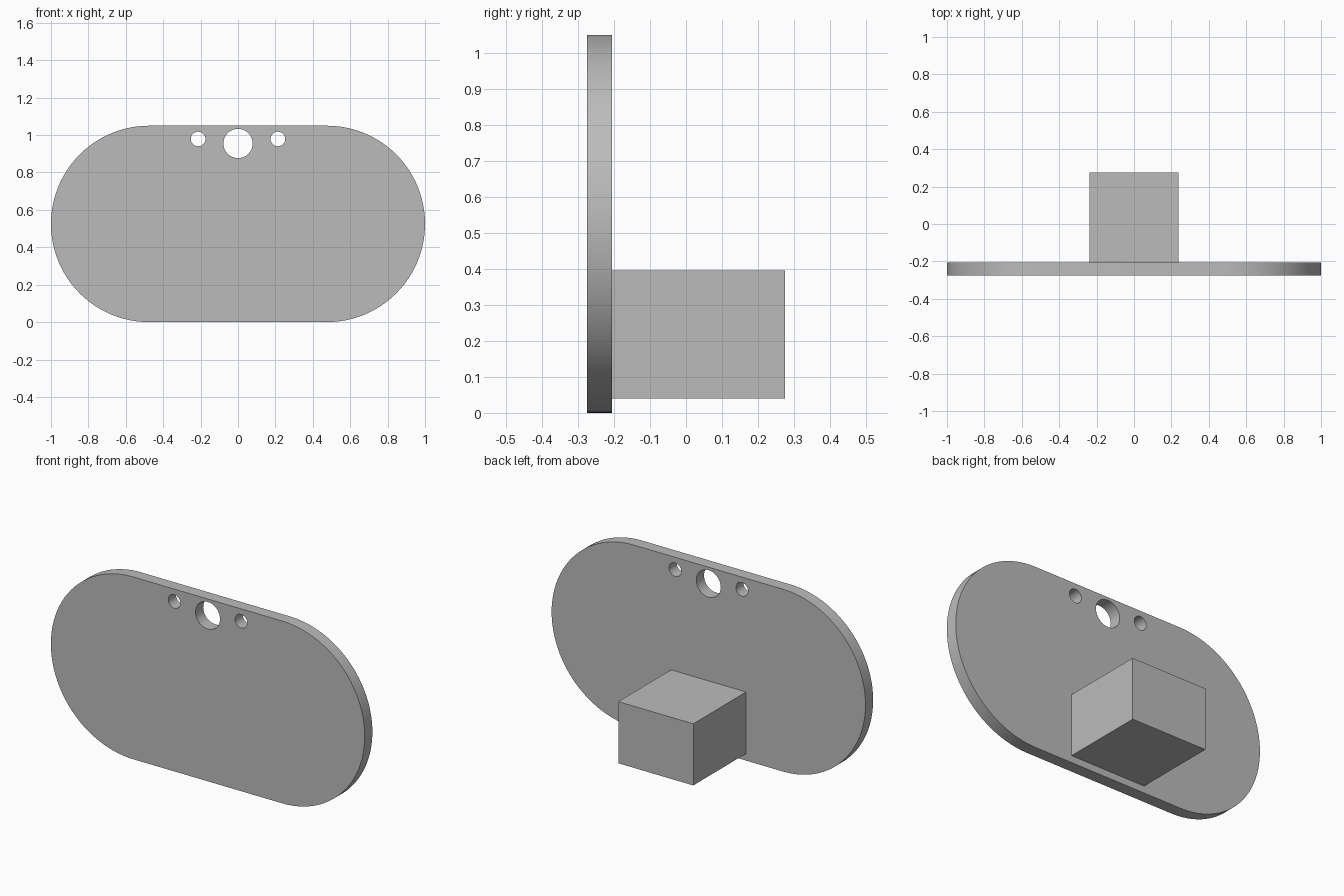
import bpy
import bmesh
from math import pi, radians, sin, cos
from mathutils import Vector

cube = bpy.data.objects.get("Cube")
if cube:
    bpy.data.objects.remove(cube, do_unlink=True)

grey = bpy.data.materials.new("plain grey")
grey.use_nodes = True
colour = (0.5, 0.5, 0.5, 1)
grey.diffuse_color = colour
grey.node_tree.nodes["Principled BSDF"].inputs["Base Color"].default_value = colour

HEIGHT = 1.05
FRONT, PLATE_BACK, BACK = -0.275, -0.205, 0.275


def finish(bm, name):
    bmesh.ops.recalc_face_normals(bm, faces=bm.faces)
    mesh = bpy.data.meshes.new(name)
    bm.to_mesh(mesh)
    bm.free()
    mesh.materials.append(grey)
    obj = bpy.data.objects.new(name, mesh)
    bpy.context.collection.objects.link(obj)
    return obj


def arc(cx, cz, radius, start, sweep, steps):
    angles = [start + sweep * i / steps for i in range(steps + 1)]
    return [(cx + radius * cos(a), cz + radius * sin(a)) for a in angles]


def add_loop(bm, points):
    verts = [bm.verts.new((x, FRONT, z)) for x, z in points]
    return [bm.edges.new((v, verts[i - 1])) for i, v in enumerate(verts)]


# Stadium-shaped plate with three round holes near the top edge
r = HEIGHT / 2
outline = arc(1 - r, r, r, -pi / 2, pi, 48) + arc(r - 1, r, r, pi / 2, pi, 48)
holes = [(0, 0.955, 0.078), (-0.213, 0.979, 0.039), (0.213, 0.979, 0.039)]
bm = bmesh.new()
edges = add_loop(bm, outline)
for x, z, radius in holes:
    edges += add_loop(bm, arc(x, z, radius, 0, 2 * pi, 48)[:-1])
bmesh.ops.triangle_fill(bm, edges=edges, use_beauty=True, normal=Vector((0, -1, 0)))
result = bmesh.ops.extrude_face_region(bm, geom=bm.faces[:])
moved = [g for g in result["geom"] if isinstance(g, bmesh.types.BMVert)]
bmesh.ops.translate(bm, verts=moved, vec=(0, PLATE_BACK - FRONT, 0))
plate = finish(bm, "plate")
bpy.ops.object.select_all(action="DESELECT")
plate.select_set(True)
bpy.context.view_layer.objects.active = plate
bpy.ops.object.shade_smooth_by_angle(angle=radians(30))

# Block standing out from the back of the plate
low, high = 0.04, 0.395
bm = bmesh.new()
bmesh.ops.create_cube(bm, size=1)
bmesh.ops.scale(bm, verts=bm.verts, vec=(0.478, BACK - PLATE_BACK, high - low))
bmesh.ops.translate(bm, verts=bm.verts, vec=(0, (BACK + PLATE_BACK) / 2, (low + high) / 2))
finish(bm, "back_block")
